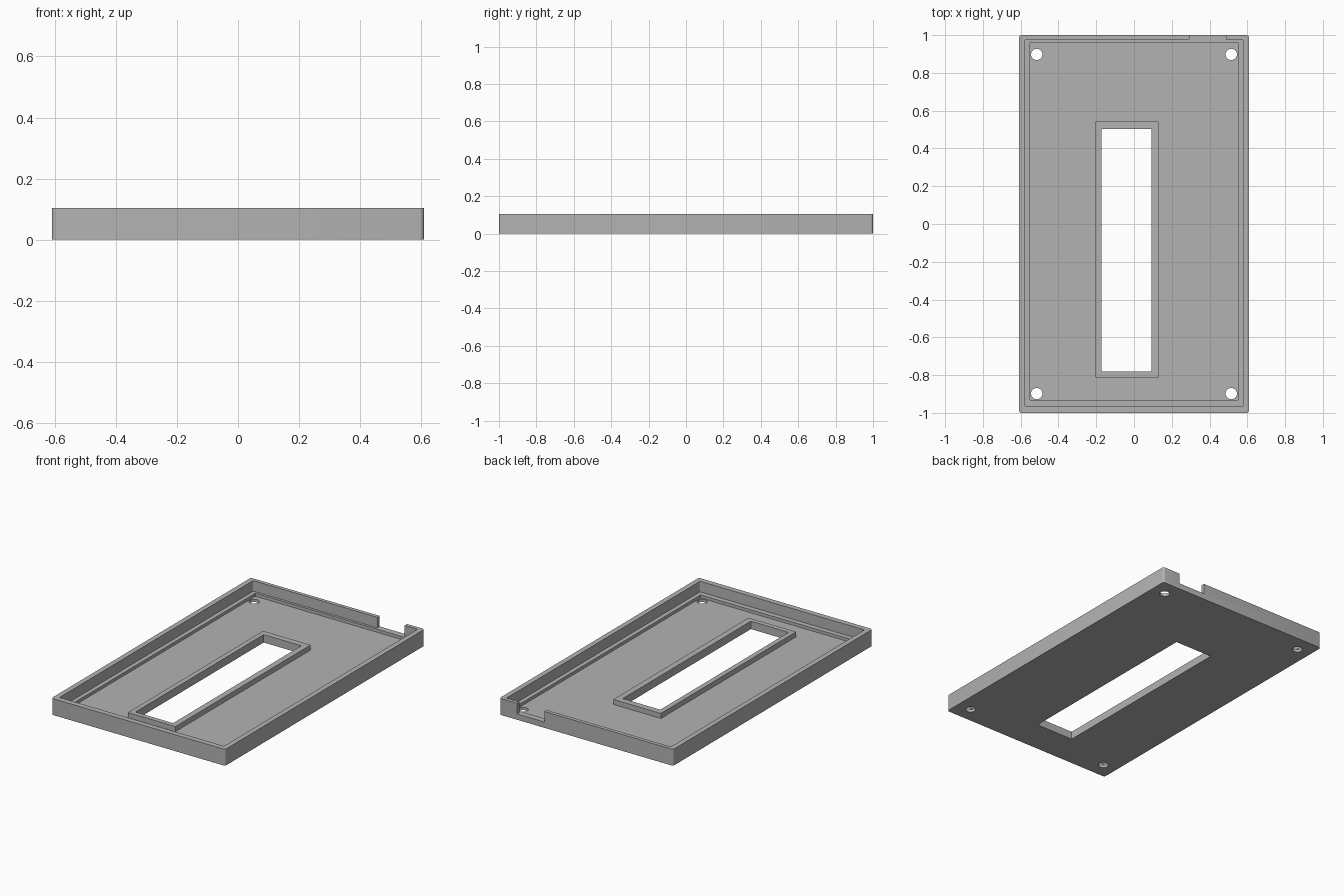
import bpy, bmesh, math
from mathutils import Matrix

if "Cube" in bpy.data.objects:
    bpy.data.objects.remove(bpy.data.objects["Cube"], do_unlink=True)

grey = bpy.data.materials.new("mid grey plastic")
grey.use_nodes = True
grey.diffuse_color = (0.45, 0.45, 0.45, 1)
grey.node_tree.nodes["Principled BSDF"].inputs["Base Color"].default_value = (0.45, 0.45, 0.45, 1)


def finish(bm, name):
    mesh = bpy.data.meshes.new(name)
    bm.to_mesh(mesh)
    bm.free()
    mesh.materials.append(grey)
    ob = bpy.data.objects.new(name, mesh)
    bpy.context.collection.objects.link(ob)
    return ob


def box(name, x, y, z, corner=0):
    """Box from min/max pairs, with optional rounded upright edges."""
    bm = bmesh.new()
    bmesh.ops.create_cube(bm, size=1)
    for v in bm.verts:
        v.co = [lim[0] if c < 0 else lim[1] for c, lim in zip(v.co, (x, y, z))]
    if corner:
        upright = [e for e in bm.edges if abs(e.verts[0].co.z - e.verts[1].co.z) > 1e-4]
        bmesh.ops.bevel(bm, geom=upright, offset=corner, segments=4,
                        profile=0.5, affect='EDGES')
    return finish(bm, name)


def cylinder(name, x, y, radius):
    bm = bmesh.new()
    bmesh.ops.create_cone(bm, cap_ends=True, segments=32, radius1=radius,
                          radius2=radius, depth=0.3, matrix=Matrix.Translation((x, y, 0)))
    return finish(bm, name)


def combine(target, tool, operation):
    """Apply a boolean and discard the tool object."""
    tool.hide_render = True
    mod = target.modifiers.new(operation.lower(), 'BOOLEAN')
    mod.operation = operation
    mod.solver = 'EXACT'
    mod.object = tool
    bpy.context.view_layer.objects.active = target
    bpy.ops.object.modifier_apply(modifier=mod.name)
    bpy.data.objects.remove(tool, do_unlink=True)


HEIGHT, LEDGE, FLOOR, RIM = 0.104, 0.037, 0.018, 0.05
ABOVE = 0.3

# Tray with a stepped cavity: upper recess, then the floor inside the ledge
tray = box("tray", (-0.61, 0.61), (-1, 1), (0, HEIGHT), 0.014)
combine(tray, box("recess", (-0.577, 0.577), (-0.965, 0.976), (LEDGE, ABOVE), 0.006), 'DIFFERENCE')
combine(tray, box("cavity", (-0.55, 0.55), (-0.932, 0.96), (FLOOR, ABOVE)), 'DIFFERENCE')

# Raised rim around the long window, then the window itself
combine(tray, box("window_rim", (-0.204, 0.13), (-0.813, 0.543), (0.005, RIM)), 'UNION')
combine(tray, box("window", (-0.172, 0.092), (-0.782, 0.503), (-ABOVE, ABOVE)), 'DIFFERENCE')

# Cable notch through the back wall
combine(tray, box("notch", (0.295, 0.487), (0.97, 1.1), (LEDGE, ABOVE)), 'DIFFERENCE')

# Screw holes in the four corners
for sx in (-1, 1):
    for sy in (-1, 1):
        combine(tray, cylinder("screw_hole", sx * 0.515, sy * 0.898, 0.03), 'DIFFERENCE')

# Smooth only the rounded corners and holes
bpy.ops.object.select_all(action='DESELECT')
tray.select_set(True)
bpy.context.view_layer.objects.active = tray
bpy.ops.object.shade_smooth_by_angle(angle=math.radians(30))
